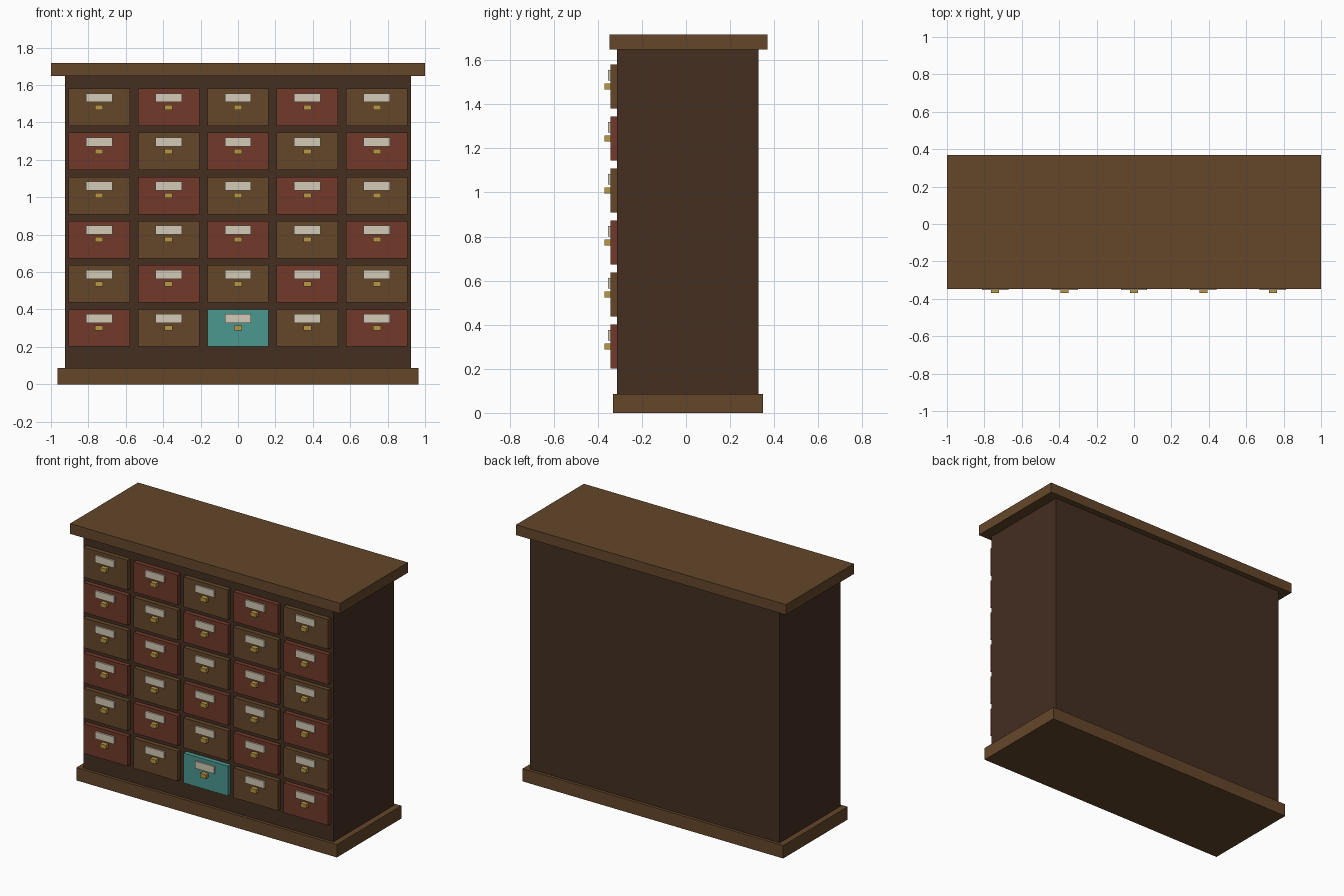
import bpy
import bmesh
from mathutils import Matrix, Vector

if "Cube" in bpy.data.objects:
    bpy.data.objects.remove(bpy.data.objects["Cube"])

COLS, ROWS = 5, 6
COL_STEP, ROW_STEP, FIRST_Z = 0.371, 0.236, 0.301


def material(name, rgb):
    # display colour (0-255) to linear
    mat = bpy.data.materials.new(name)
    mat.diffuse_color = [(c / 255) ** 2.2 for c in rgb] + [1]
    mat.use_nodes = True
    mat.node_tree.nodes["Principled BSDF"].inputs["Base Color"].default_value = mat.diffuse_color
    return mat


walnut = material("walnut", (100, 72, 46))
dark_wood = material("dark_wood", (70, 50, 38))
red_wood = material("red_wood", (112, 60, 46))
teal_paint = material("teal_paint", (76, 150, 143))
paper = material("paper", (210, 200, 180))
brass = material("brass", (184, 150, 70))


def box(name, x, y, z, mat):
    """Box from (min, max) ranges on each axis."""
    lo, hi = (Vector(v) for v in zip(x, y, z))
    bm = bmesh.new()
    bmesh.ops.create_cube(bm, size=1, matrix=Matrix.LocRotScale(None, None, hi - lo))
    mesh = bpy.data.meshes.new(name)
    bm.to_mesh(mesh)
    bm.free()
    mesh.materials.append(mat)
    obj = bpy.data.objects.new(name, mesh)
    obj.location = (lo + hi) / 2
    bpy.context.collection.objects.link(obj)
    return obj


def span(centre, size):
    return centre - size / 2, centre + size / 2


# Carcass, plinth and overhanging top
box("cabinet_body", (-0.925, 0.925), (-0.312, 0.33), (0.04, 1.66), dark_wood)
box("base_plinth", (-0.965, 0.965), (-0.332, 0.35), (0, 0.086), walnut)
box("top_slab", (-1, 1), (-0.348, 0.37), (1.648, 1.717), walnut)

# Drawer grid in alternating colours, each with a label card and a pull
for row in range(ROWS):
    for col in range(COLS):
        x = (col - (COLS - 1) / 2) * COL_STEP
        z = FIRST_Z + row * ROW_STEP
        mat = red_wood if (row + col) % 2 == 0 else walnut
        if (row, col) == (0, 2):
            mat = teal_paint
        tag = f"{row + 1}_{col + 1}"
        box(f"drawer_front_{tag}", span(x, 0.328), (-0.342, -0.305), span(z, 0.2), mat)
        box(f"label_card_{tag}", span(x, 0.141), (-0.353, -0.338), span(z + 0.051, 0.048), paper)
        box(f"drawer_pull_{tag}", span(x, 0.043), (-0.37, -0.338), span(z, 0.027), brass)
